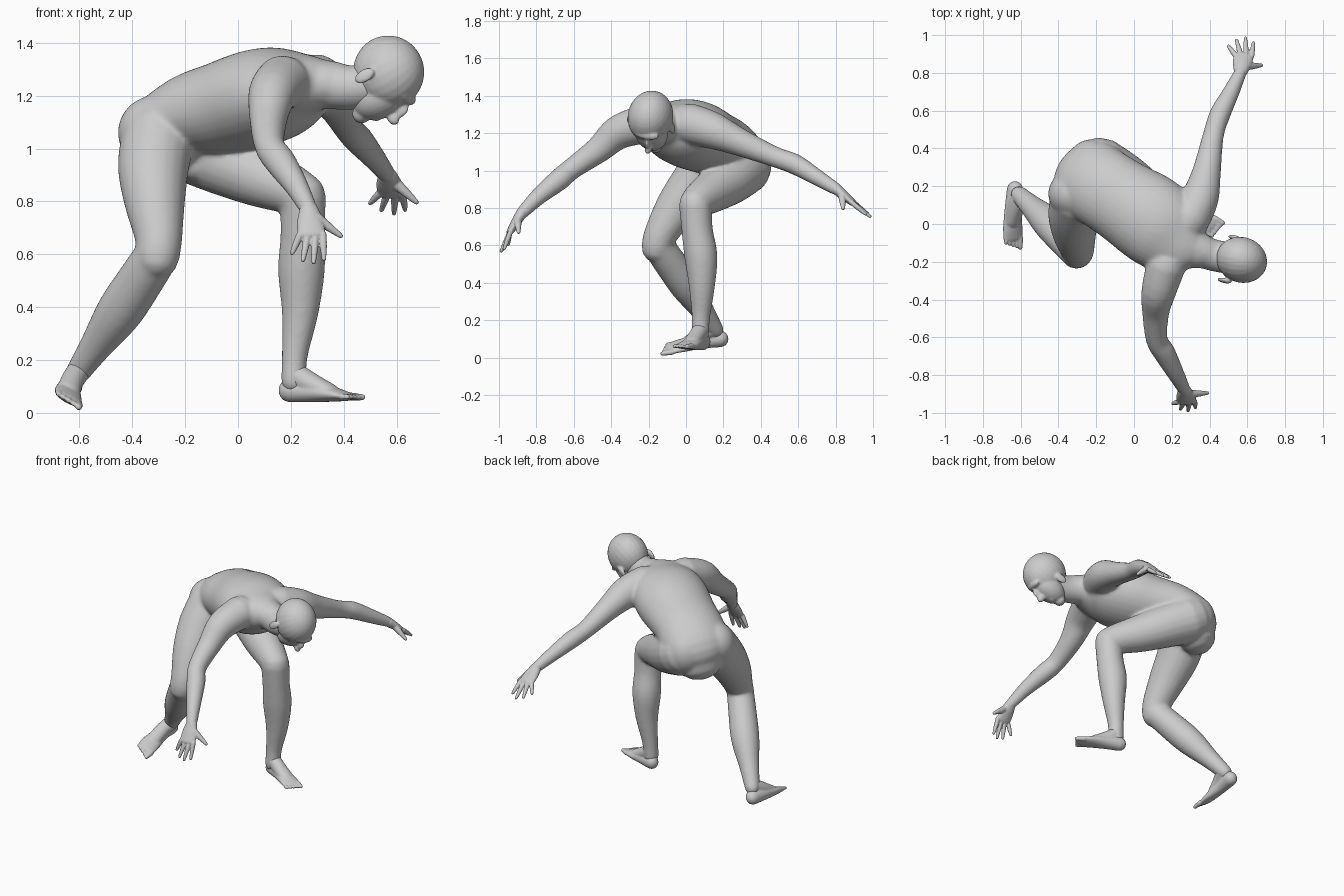
import bpy, bmesh, math
from mathutils import Vector, Matrix


def catmull(a, b, c, d, t):
    return [0.5 * (2 * q + (r - p) * t + (2 * p - 5 * q + 4 * r - s) * t * t
            + (3 * q - p - 3 * r + s) * t ** 3) for p, q, r, s in zip(a, b, c, d)]


def loft(bm, secs, side0, side1=None, n=20, sub=4):
    """Rounded tube; each section is (x, y, z, half width[, half depth])."""
    secs = [s if len(s) == 5 else (*s, s[3]) for s in secs]
    p = [secs[0]] + secs + [secs[-1]]
    pts = [catmull(*p[i:i + 4], k / sub) for i in range(len(secs) - 1) for k in range(sub)]
    pts.append(list(secs[-1]))
    s0, s1 = Vector(side0), Vector(side1 or side0)
    rings, last = [], len(pts) - 1
    for i, q in enumerate(pts):
        c = Vector(q[:3])
        t = (Vector(pts[min(i + 1, last)][:3]) - Vector(pts[max(i - 1, 0)][:3])).normalized()
        s = s0.lerp(s1, i / last)
        s = (s - t * s.dot(t)).normalized()
        ring = (c, s, t.cross(s), q[3], q[4])
        caps = []
        if i in (0, last):
            sign, r = (-1 if i == 0 else 1), min(q[3], q[4])
            for a in (30, 55, 80):
                a = math.radians(a)
                k = math.cos(a)
                caps.append((c + t * sign * r * math.sin(a), s, ring[2], q[3] * k, q[4] * k))
        rings += caps[::-1] + [ring] if i == 0 else [ring] + caps
    loops = []
    for c, s, d, w, h in rings:
        loops.append([bm.verts.new(c + s * w * math.cos(2 * math.pi * j / n)
                                   + d * h * math.sin(2 * math.pi * j / n)) for j in range(n)])
    for a, b in zip(loops, loops[1:]):
        for j in range(n):
            bm.faces.new((a[j], a[(j + 1) % n], b[(j + 1) % n], b[j]))
    bm.faces.new(loops[0][::-1])
    bm.faces.new(loops[-1])


def blob(bm, c, r, axes=None):
    """Ellipsoid with radii r along the given axes."""
    m = Matrix.Identity(3) if axes is None else Matrix(axes).transposed()
    m = Matrix.Translation(c) @ m.to_4x4() @ Matrix.Diagonal((*r, 1))
    bmesh.ops.create_uvsphere(bm, u_segments=24, v_segments=16, radius=1, matrix=m)


def finish(bm, name, voxel, smooth):
    """Fuse the overlapping masses into one smooth skin."""
    bmesh.ops.recalc_face_normals(bm, faces=bm.faces)
    me = bpy.data.meshes.new(name)
    bm.to_mesh(me)
    bm.free()
    ob = bpy.data.objects.new(name, me)
    bpy.context.collection.objects.link(ob)
    rm = ob.modifiers.new("fuse", 'REMESH')
    rm.mode, rm.voxel_size, rm.use_smooth_shade = 'VOXEL', voxel, True
    sm = ob.modifiers.new("soften", 'SMOOTH')
    sm.factor, sm.iterations = 0.5, smooth
    return ob


# Torso and neck
bm = bmesh.new()
loft(bm, [(-.29, .26, .97, .15, .12), (-.26, .25, 1.04, .215, .16), (-.165, .19, 1.125, .215, .16),
          (-.055, .12, 1.155, .22, .175), (.07, .04, 1.19, .235, .185), (.17, -.04, 1.215, .225, .17),
          (.26, -.11, 1.24, .18, .12), (.33, -.14, 1.245, .1, .09)],
     (.6, .8, 0), (.45, .89, 0), n=32)
loft(bm, [(.24, -.1, 1.25, .13, .1), (.35, -.14, 1.24, .092), (.42, -.165, 1.23, .085),
          (.5, -.18, 1.24, .085)], (.4, .9, 0))
# Pelvis masses
blob(bm, (-.315, .16, 1.06), (.14, .13, .14))
blob(bm, (-.22, .31, 1.04), (.14, .14, .15))
blob(bm, (-.17, .2, .94), (.055, .055, .06))
# Right leg, trailing
loft(bm, [(-.3, .14, 1.05, .14), (-.32, .05, .93, .135), (-.315, -.05, .8, .116),
          (-.3, -.135, .66, .09), (-.305, -.155, .59, .084)], (1, 0, 0))
loft(bm, [(-.305, -.15, .6, .084), (-.37, -.08, .5, .088), (-.45, .005, .38, .088),
          (-.54, .09, .25, .062), (-.608, .155, .15, .047)], (1, 0, 0))
# Left leg, leading
loft(bm, [(-.18, .31, 1.02, .15), (-.05, .24, .955, .135), (.08, .15, .895, .117),
          (.2, .075, .845, .096), (.245, .05, .815, .088)], (.5, .85, 0))
loft(bm, [(.245, .05, .82, .088), (.245, .06, .68, .084), (.24, .08, .54, .089),
          (.235, .085, .38, .07), (.215, .08, .22, .05), (.21, .075, .12, .048)], (0, 1, 0))
# Right and left arm
loft(bm, [(.17, -.22, 1.25, .105), (.13, -.36, 1.205, .092), (.115, -.47, 1.11, .072),
          (.12, -.61, 1.01, .058), (.16, -.68, .95, .059), (.22, -.79, .86, .046),
          (.268, -.88, .77, .034)], (1, 0, 0))
loft(bm, [(.29, .02, 1.25, .11), (.35, .14, 1.215, .1), (.385, .28, 1.155, .076),
          (.42, .47, 1.075, .056), (.455, .58, 1.035, .056), (.51, .69, .97, .046),
          (.565, .805, .9, .034)], (1, 0, 0))
finish(bm, "body", .0085, 18)

# Head
side = Vector((.3, .93, -.2)).normalized()
fwd = Vector((.48, -.12, -.87))
fwd = (fwd - side * fwd.dot(side)).normalized()
axes = (side, fwd, side.cross(fwd))
bm = bmesh.new()
for c, r in (((.57, -.19, 1.29), (.12, .14, .135)),        # cranium
             ((.545, -.185, 1.2), (.087, .082, .12)),      # face
             ((.467, -.165, 1.13), (.038, .035, .035)),    # chin
             ((.64, -.212, 1.195), (.07, .03, .025)),      # brow
             ((.587, -.2, 1.117), (.019, .03, .024)),      # nose
             ((.61, -.205, 1.14), (.014, .025, .04)),      # nose bridge
             ((.523, -.183, 1.122), (.034, .017, .02)),    # mouth
             ((.535, -.073, 1.225), (.012, .026, .042)),   # ears
             ((.478, -.3, 1.275), (.012, .026, .042))):
    blob(bm, c, r, axes)
finish(bm, "head", .006, 7)


# Hands
def hand(name, wrist, knuckle, across, thumb_root, tips, thumb):
    bm = bmesh.new()
    w, k, s = Vector(wrist), Vector(knuckle), Vector(across)
    loft(bm, [(*w, .036, .03), (*w.lerp(k, .5), .05, .026), (*k, .053, .019)], across)
    for i, tip in enumerate(tips):
        base = k + s * (.043 - .0287 * i)
        loft(bm, [(*base, .0145), (*base.lerp(Vector(tip), .5), .0135), (*tip, .009)], across, n=10)
    root = Vector(thumb_root)
    loft(bm, [(*root, .022), (*root.lerp(Vector(thumb), .5), .017), (*thumb, .01)], (0, .3, 1), n=10)
    finish(bm, name, .004, 4)


hand("right_hand", (.268, -.88, .77), (.278, -.94, .675), (1, .05, 0), (.3, -.9, .735),
     [(.325, -.972, .582), (.286, -.988, .57), (.246, -.98, .578), (.205, -.95, .605)], (.388, -.895, .67))
hand("left_hand", (.565, .805, .9), (.58, .89, .83), (1, -.05, -.05), (.6, .835, .865),
     [(.632, .96, .768), (.59, .984, .755), (.543, .973, .768), (.5, .942, .793)], (.675, .84, .797))


# Feet
def foot(name, secs, instep, side, toe_dir):
    bm = bmesh.new()
    s, d = Vector(side).normalized(), Vector(toe_dir)
    loft(bm, secs, side)
    loft(bm, instep, side)
    ball = Vector(secs[-1][:3])
    for i in range(5):
        root = ball + s * (.044 - .022 * i)
        r = .016 if i == 0 else .0125
        loft(bm, [(*root, r), (*(root + d * (1 - .12 * i)), r * .8)], side, n=10)
    finish(bm, name, .005, 6)


foot("left_foot", [(.195, .09, .085, .042, .045), (.27, .06, .08, .046, .04), (.36, .02, .07, .057, .028),
                   (.41, -.01, .062, .056, .017)],
     [(.21, .078, .15, .045), (.265, .058, .115, .044), (.35, .025, .08, .045, .03)],
     (.4, .9, 0), (.042, -.025, -.003))
foot("right_foot", [(-.63, .185, .1, .042, .045), (-.64, .09, .09, .045, .04), (-.642, -.01, .068, .057, .028),
                    (-.64, -.075, .052, .058, .017)],
     [(-.6, .15, .16, .045), (-.625, .09, .125, .044), (-.64, .01, .085, .045, .03)],
     (.86, 0, -.5), (0, -.05, -.008))
